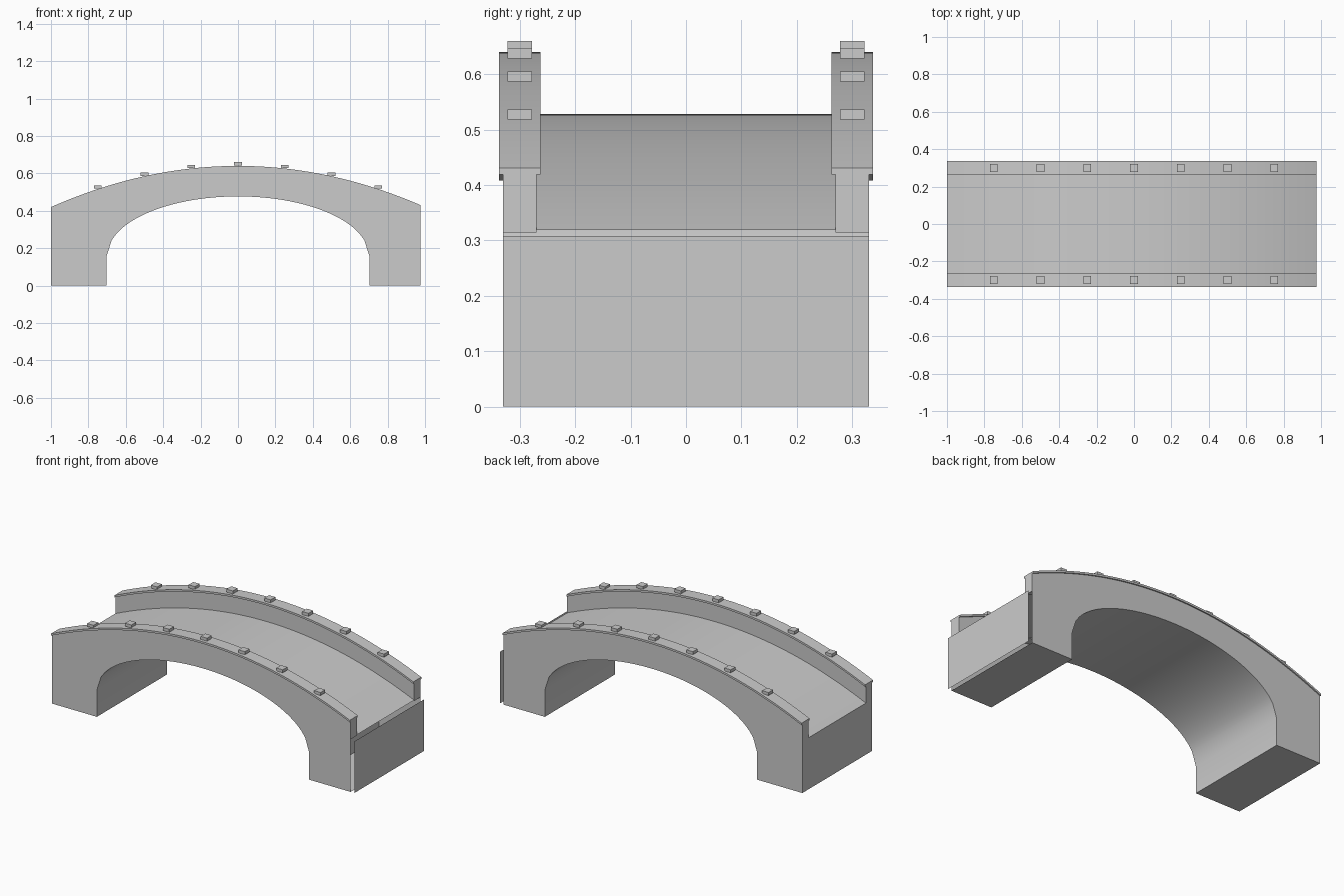
import bpy, bmesh, math

if "Cube" in bpy.data.objects:
    bpy.data.objects.remove(bpy.data.objects["Cube"])

END = 0.975          # curved parts stop here, the end plate stands at x = 1
STEP = 0.025
XS = [round(-1 + i * STEP, 4) for i in range(80)]


def curve(crown):
    return lambda x: crown - 0.22 * x * x


deck_top = curve(0.528)
coping_top = curve(0.64)


def finish(name, bm):
    bmesh.ops.remove_doubles(bm, verts=bm.verts, dist=1e-5)
    me = bpy.data.meshes.new(name)
    bm.to_mesh(me)
    bm.free()
    ob = bpy.data.objects.new(name, me)
    bpy.context.collection.objects.link(ob)
    return ob


def ribbon(name, sections, y0, y1, right_cap=True):
    """Sweep a rectangular section along x; sections are (x, low, high)."""
    bm = bmesh.new()
    rings = [[bm.verts.new(p) for p in
              ((x, y0, lo), (x, y1, lo), (x, y1, hi), (x, y0, hi))]
             for x, lo, hi in sections]
    for s, t, a, b in zip(sections, sections[1:], rings, rings[1:]):
        bm.faces.new((a[0], a[1], b[1], b[0]))            # underside
        if t[0] - s[0] > 1e-4:
            bm.faces.new((a[0], b[0], b[3], a[3]))        # front
            bm.faces.new((a[1], a[2], b[2], b[1]))        # back
            bm.faces.new((a[3], b[3], b[2], a[2]))        # top
    bm.faces.new((rings[0][0], rings[0][3], rings[0][2], rings[0][1]))
    if right_cap:
        bm.faces.new(rings[-1])
    ob = finish(name, bm)
    bpy.ops.object.select_all(action='DESELECT')
    bpy.context.view_layer.objects.active = ob
    ob.select_set(True)
    bpy.ops.object.shade_smooth_by_angle(angle=math.radians(25))
    return ob


# Arched body: square piers with an elliptical opening between them
R = 0.702
body = []
for x in XS:
    if abs(abs(x) - 0.7) < 1e-3:
        s = math.copysign(1, x)
        pair = [(s * R, 0.0, deck_top(R)), (s * R, 0.16, deck_top(R))]
        body += pair if s < 0 else pair[::-1]
    elif abs(x) < 0.7:
        body.append((x, 0.16 + 0.317 * math.sqrt(1 - (x / 0.7) ** 2), deck_top(x)))
    else:
        body.append((x, 0.0, deck_top(x)))
ribbon("bridge_body", body, -0.33, 0.33, right_cap=False)

# Detached flat plate closing the right end
bm = bmesh.new()
h = deck_top(1)
bm.faces.new([bm.verts.new((1, y, z)) for y, z in
              ((-0.33, 0), (0.33, 0), (0.33, h), (-0.33, h))])
finish("end_plate", bm)

for side, label in ((-1, "front"), (1, "back")):
    yc = 0.3 * side
    # Parapet wall and its coping
    ribbon(label + "_parapet",
           [(x, deck_top(x) - 0.005, coping_top(x) - 0.012) for x in XS],
           yc - 0.03, yc + 0.03)
    ribbon(label + "_coping",
           [(x, coping_top(x) - 0.012, coping_top(x)) for x in XS],
           yc - 0.0375, yc + 0.0375)
    # Small blocks along the coping
    for i in range(-3, 4):
        x = i * 0.25
        bpy.ops.mesh.primitive_cube_add(size=1, location=(x, yc, coping_top(x) + 0.011))
        block = bpy.context.object
        block.name = f"{label}_coping_block_{i + 4}"
        block.scale = (0.042, 0.044, 0.018)
